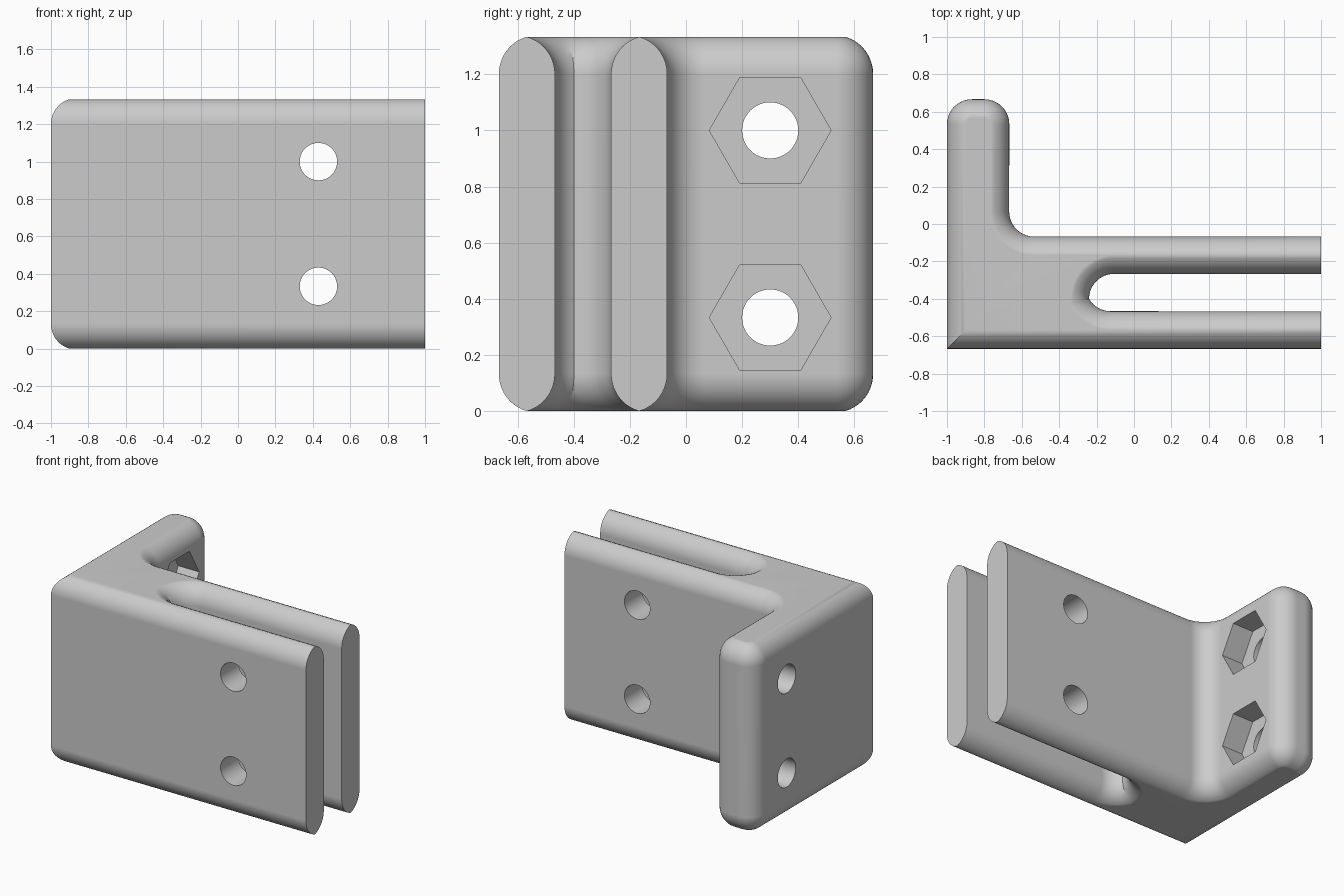
import bpy, bmesh
from math import sin, cos, pi, radians, acos
from mathutils import Vector, Matrix

cube = bpy.data.objects.get("Cube")
if cube:
    bpy.data.objects.remove(cube)

R = 2 / 15          # edge rounding
HEIGHT = 4 / 3
INSET = 0.0996      # rounding stops just short of the arm ridge

grey = bpy.data.materials.new("light_grey")
grey.use_nodes = True
grey.diffuse_color = (0.6, 0.6, 0.6, 1)
grey.node_tree.nodes["Principled BSDF"].inputs["Base Color"].default_value = (0.6, 0.6, 0.6, 1)


def arc(cx, cy, start, end, steps=10):
    angles = [radians(start + (end - start) * i / steps) for i in range(steps + 1)]
    return [Vector((cx + R * cos(a), cy + R * sin(a))) for a in angles]


# Footprint: forked arms, slot end, inner corner and rounded tab
outline = [Vector(p) for p in ((-1, -0.667), (1, -0.667), (1, -0.467))]
outline += arc(-0.125, -0.333, 270, 210, 8)
outline += arc(-0.107, -0.4, 180, 90)[1:]
outline += [Vector((1, -0.267)), Vector((1, -0.067))]
outline += arc(-0.534, 0.066, 270, 180)
outline += arc(-0.8, 0.667 - R, 0, 90)
outline += arc(-1 + R, 0.667 - R, 90, 180)


def inset(points, d):
    """Mitred inset that leaves the cut arm ends flat."""
    result = []
    for i, p in enumerate(points):
        e1 = (p - points[i - 1]).normalized()
        e2 = (points[(i + 1) % len(points)] - p).normalized()
        n1, n2 = Vector((-e1.y, e1.x)), Vector((-e2.y, e2.x))
        q = p + (n1 + n2) * (d / (1 + n1.dot(n2)))
        if p.x > 0.99:
            q.x = 1
        result.append(q)
    return result


# Rounded section: (inset, drop) from the flat side to the cap
top_angle = acos(1 - INSET / R)
section = []
for i in range(11):
    a = top_angle * i / 10
    section.append((R * (1 - cos(a)), R * (1 - sin(a) / sin(top_angle))))
layers = [(d, drop) for d, drop in reversed(section)]
layers += [(d, HEIGHT - drop) for d, drop in section]


def finish(bm, name):
    bmesh.ops.recalc_face_normals(bm, faces=bm.faces)
    mesh = bpy.data.meshes.new(name)
    bm.to_mesh(mesh)
    bm.free()
    mesh.materials.append(grey)
    obj = bpy.data.objects.new(name, mesh)
    bpy.context.scene.collection.objects.link(obj)
    return obj


# Bracket body lofted through the layers
bm = bmesh.new()
rings = [[bm.verts.new((p.x, p.y, z)) for p in inset(outline, d)] for d, z in layers]
count = len(outline)
for low, high in zip(rings, rings[1:]):
    for i in range(count):
        j = (i + 1) % count
        bm.faces.new((low[i], low[j], high[j], high[i]))
bm.faces.new(rings[0][::-1])
bm.faces.new(rings[-1])
bracket = finish(bm, "forked_bracket")


def cutter(name, location, radius, depth, sides, axis):
    bm = bmesh.new()
    turn = Matrix.Rotation(pi / 2, 4, axis)
    if sides == 6:
        turn = turn @ Matrix.Rotation(pi / 2, 4, 'Z')
    bmesh.ops.create_cone(bm, cap_ends=True, segments=sides, radius1=radius, radius2=radius,
                          depth=depth, matrix=Matrix.Translation(location) @ turn)
    # Hexagon corners must point along y
    if sides == 6:
        span = max(v.co.y for v in bm.verts) - location[1]
        if span < radius * 0.95:
            bmesh.ops.rotate(bm, verts=bm.verts, cent=location, matrix=Matrix.Rotation(pi / 6, 3, 'X'))
    obj = finish(bm, name)
    obj.hide_render = True
    return obj


# Bolt holes through the arms and tab, nut pockets in the tab
cutters = []
for z in (1 / 3, 1.0):
    cutters.append(cutter("arm_hole", (0.43, -0.37, z), 0.1, 1, 48, 'X'))
    cutters.append(cutter("tab_hole", (-0.83, 0.3, z), 0.1, 1, 48, 'Y'))
    cutters.append(cutter("nut_pocket", (-0.63, 0.3, z), 0.217, 0.4, 6, 'Y'))

bpy.ops.object.select_all(action='DESELECT')
bracket.select_set(True)
bpy.context.view_layer.objects.active = bracket
for tool in cutters:
    cut = bracket.modifiers.new("cut", 'BOOLEAN')
    cut.operation = 'DIFFERENCE'
    cut.solver = 'EXACT'
    cut.object = tool
    bpy.ops.object.modifier_apply(modifier=cut.name)
    bpy.data.objects.remove(tool)

bpy.ops.object.shade_smooth_by_angle(angle=radians(30))
weighted = bracket.modifiers.new("weighted_normals", 'WEIGHTED_NORMAL')
weighted.keep_sharp = True

# Rounded x = -1 side already comes from the loft, so only the tab ends stay curved
